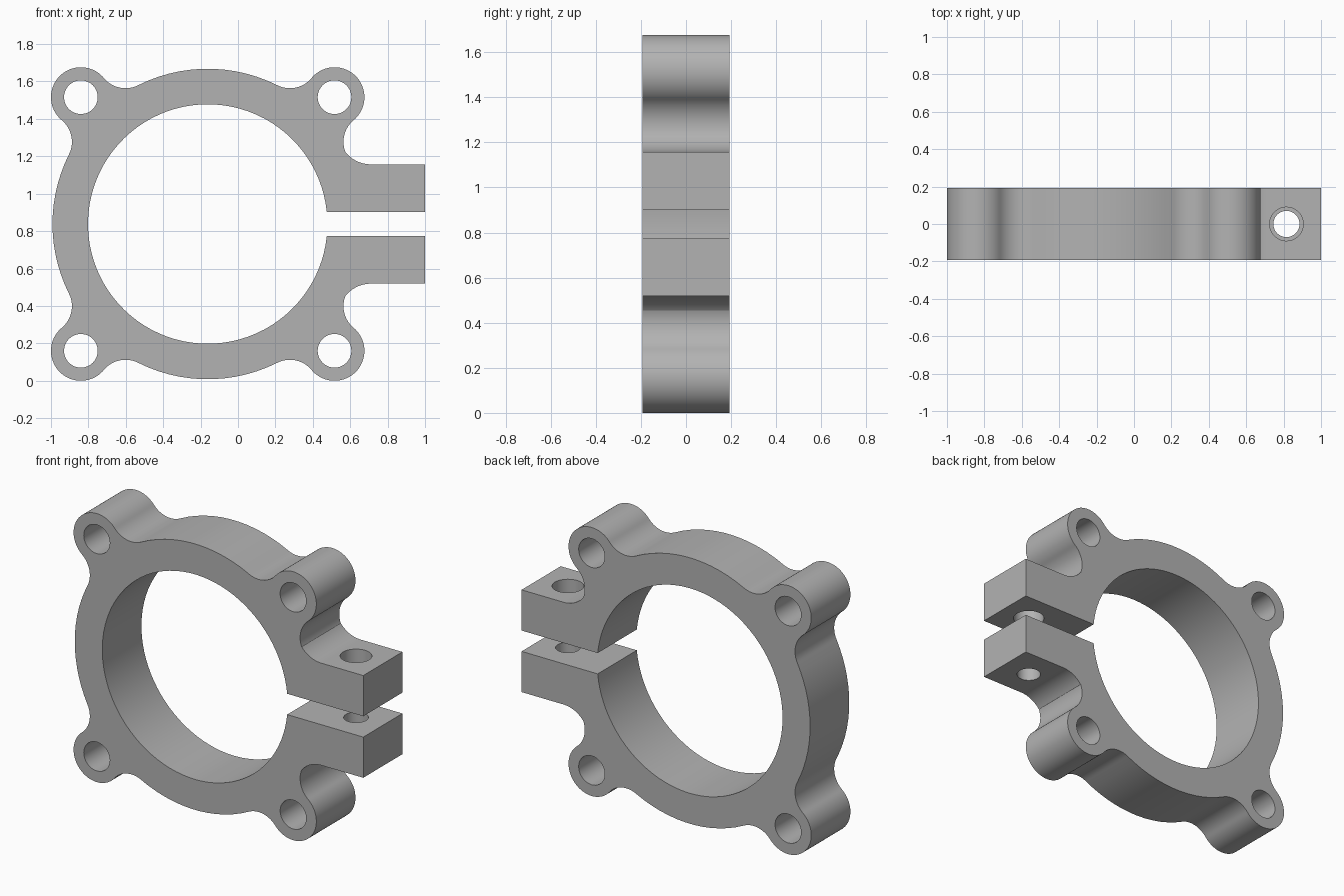
import bpy, bmesh
from math import radians, degrees, sin, cos, acos, asin, atan2, hypot
from mathutils import Matrix

if "Cube" in bpy.data.objects:
    bpy.data.objects.remove(bpy.data.objects["Cube"], do_unlink=True)

CX, CZ = -0.162, 0.838          # ring centre
HALF_DEPTH = 0.193
R_OUT, R_IN = 0.83, 0.64
EAR, R_EAR, R_HOLE = 0.678, 0.16, 0.09
R_FILLET = 0.15
GAP, ARM_TOP, ARM_END = 0.065, 0.319, 1.0 - CX
SCREW_X = 0.815

metal = bpy.data.materials.new("plain grey metal")
metal.use_nodes = True
GREY = (0.45, 0.45, 0.45, 1)
metal.diffuse_color = GREY
metal.node_tree.nodes["Principled BSDF"].inputs["Base Color"].default_value = GREY


def arc(cx, cz, r, start, end):
    """Points on an arc, angles in degrees, about one per 4 degrees."""
    n = max(4, round(abs(end - start) / 4))
    angles = [radians(start + (end - start) * i / n) for i in range(n + 1)]
    return [(cx + r * cos(a), cz + r * sin(a)) for a in angles]


def polar(r, angle):
    return r * cos(radians(angle)), r * sin(radians(angle))


# Fillet geometry between the ring and an ear
ear_dist = EAR * 2 ** 0.5
fil_dist = R_OUT + R_FILLET
delta = degrees(acos((fil_dist ** 2 + ear_dist ** 2 - (R_EAR + R_FILLET) ** 2)
                     / (2 * fil_dist * ear_dist)))
fx, fz = polar(fil_dist, -delta)
gamma = degrees(atan2(-fz, ear_dist - fx))


def ear(base, first_angle):
    """Fillet, round ear and fillet, running counter-clockwise."""
    pts = arc(*polar(fil_dist, base - delta), R_FILLET, first_angle, base + gamma)
    pts += arc(*polar(ear_dist, base), R_EAR, base + gamma - 180, base + 180 - gamma)[1:]
    pts += arc(*polar(fil_dist, base + delta), R_FILLET,
               base - gamma, base + delta - 180)[1:]
    return pts


# Upper half outline: clamp arm, two ears, ring
half = [(ARM_END, GAP), (ARM_END, ARM_TOP)]
half += arc(0.872, ARM_TOP + 0.172, 0.172, 270, 219)
half += ear(45, 202)
half += arc(0, 0, R_OUT, 45 + delta, 135 - delta)[1:-1]
half += ear(135, 315 - delta)
half += arc(0, 0, R_OUT, 135 + delta, 180)[1:]
outline = half + [(x, -z) for x, z in reversed(half[:-1])]
slot = degrees(asin(GAP / R_IN))
outline += arc(0, 0, R_IN, 360 - slot, slot)

# Extrude the outline through the depth
bm = bmesh.new()
face = bm.faces.new([bm.verts.new((CX + x, -HALF_DEPTH, CZ + z)) for x, z in outline])
extruded = bmesh.ops.extrude_face_region(bm, geom=[face], use_keep_orig=True)
bmesh.ops.translate(bm, vec=(0, 2 * HALF_DEPTH, 0),
                    verts=[v for v in extruded["geom"] if isinstance(v, bmesh.types.BMVert)])
bmesh.ops.recalc_face_normals(bm, faces=bm.faces)
mesh = bpy.data.meshes.new("split_clamp_ring")
bm.to_mesh(mesh)
bm.free()
clamp = bpy.data.objects.new("split_clamp_ring", mesh)
bpy.context.collection.objects.link(clamp)
mesh.materials.append(metal)


def drill(name, location, radius, length, along_y):
    """Cut a round hole through the clamp."""
    cut = bmesh.new()
    turn = Matrix.Rotation(radians(90), 4, "X") if along_y else Matrix()
    bmesh.ops.create_cone(cut, cap_ends=True, segments=48, radius1=radius, radius2=radius,
                          depth=length, matrix=Matrix.Translation(location) @ turn)
    data = bpy.data.meshes.new(name)
    cut.to_mesh(data)
    cut.free()
    data.materials.append(metal)
    cutter = bpy.data.objects.new(name, data)
    bpy.context.collection.objects.link(cutter)
    cutter.hide_render = True
    mod = clamp.modifiers.new(name, "BOOLEAN")
    mod.operation = "DIFFERENCE"
    mod.solver = "EXACT"
    mod.object = cutter
    return cutter


# Ear holes, then screw holes: wide in the upper arm, narrow in the lower
cutters = [drill("ear_hole_cutter", (CX + sx * EAR, 0, CZ + sz * EAR), R_HOLE, 1, True)
           for sx in (-1, 1) for sz in (-1, 1)]
for side, radius in ((1, 0.09), (-1, 0.07)):
    middle = CZ + side * (GAP + ARM_TOP) / 2
    cutters.append(drill("screw_hole_cutter", (SCREW_X, 0, middle),
                         radius, ARM_TOP - GAP + 0.08, False))

# Bake the holes and smooth the curved walls
bpy.context.view_layer.update()
baked = bpy.data.meshes.new_from_object(
    clamp.evaluated_get(bpy.context.evaluated_depsgraph_get()))
clamp.modifiers.clear()
clamp.data = baked
for cutter in cutters:
    bpy.data.objects.remove(cutter, do_unlink=True)
bpy.ops.object.select_all(action="DESELECT")
clamp.select_set(True)
bpy.context.view_layer.objects.active = clamp
bpy.ops.object.shade_smooth_by_angle(angle=radians(30))
